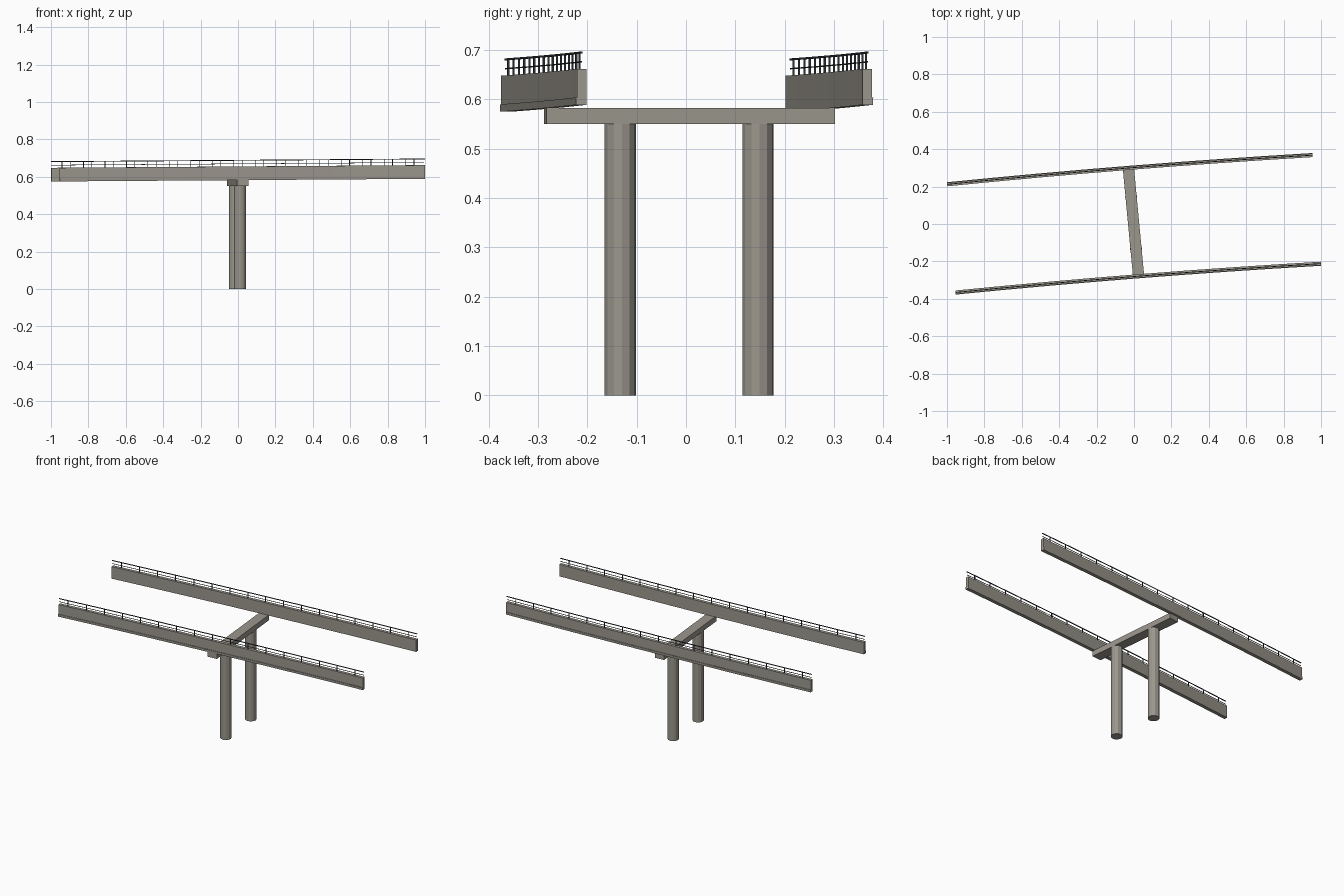
import bpy, bmesh, math
from mathutils import Vector, Matrix

if "Cube" in bpy.data.objects:
    bpy.data.objects.remove(bpy.data.objects["Cube"])

SEGS = 8          # stations along the gently curved deck edge
POSTS = 17
TILT = math.radians(5.4)


def make_object(name, bm):
    bmesh.ops.recalc_face_normals(bm, faces=bm.faces)
    me = bpy.data.meshes.new(name)
    bm.to_mesh(me)
    bm.free()
    ob = bpy.data.objects.new(name, me)
    bpy.context.collection.objects.link(ob)
    return ob


def make_path(start, end, sag=0.010):
    """Shallow arc; returns f(t) -> (position, sideways direction, heading)."""
    a, b = Vector(start), Vector(end)

    def f(t):
        p = a.lerp(b, t)
        p.y += sag * 4 * t * (1 - t)
        slope = (b.y - a.y + sag * 4 * (1 - 2 * t)) / (b.x - a.x)
        ang = math.atan(slope)
        return p, Vector((-math.sin(ang), math.cos(ang), 0)), ang
    return f


def sweep(name, path, profile):
    """Extrude a closed (sideways, up) profile along the path."""
    bm = bmesh.new()
    rings = []
    for i in range(SEGS + 1):
        p, n, _ = path(i / SEGS)
        rings.append([bm.verts.new(p + n * u + Vector((0, 0, z))) for u, z in profile])
    k = len(profile)
    for r0, r1 in zip(rings, rings[1:]):
        for j in range(k):
            bm.faces.new((r0[j], r0[(j + 1) % k], r1[(j + 1) % k], r1[j]))
    bm.faces.new(rings[0])
    bm.faces.new(rings[-1])
    return make_object(name, bm)


def rect(w, z0, z1):
    return [(-w / 2, z0), (w / 2, z0), (w / 2, z1), (-w / 2, z1)]


def add_box(bm, center, size, ang):
    m = (Matrix.Translation(center) @ Matrix.Rotation(ang, 4, 'Z')
         @ Matrix.Diagonal((*size, 1)))
    bmesh.ops.create_cube(bm, size=1, matrix=m)


metal = bpy.data.materials.new("dark_metal")
metal.diffuse_color = (0.03, 0.035, 0.04, 1)
metal.use_nodes = True
metal.node_tree.nodes["Principled BSDF"].inputs["Base Color"].default_value = metal.diffuse_color
concrete = bpy.data.materials.new("concrete")
concrete.diffuse_color = (0.33, 0.31, 0.27, 1)
concrete.use_nodes = True
concrete.node_tree.nodes["Principled BSDF"].inputs["Base Color"].default_value = concrete.diffuse_color

# Edge girders with an outward lip at the bottom, plus railings
sides = {
    "front": ((-0.954, -0.366, 0.575), (0.999, -0.212, 0.589), -1),
    "back": ((-0.999, 0.212, 0.575), (0.954, 0.368, 0.589), 1),
}
for side, (start, end, out) in sides.items():
    path = make_path(start, end)
    section = [(-0.0105, 0), (0.0105, 0), (0.0115, 0.015), (0.0085, 0.015),
               (0.0085, 0.073), (-0.0105, 0.073)]
    girder = sweep(side + "_girder", path, [(u * out, z) for u, z in section])
    girder.data.materials.append(concrete)

    # Two horizontal rails
    for label, z, th in (("top", 0.104, 0.004), ("middle", 0.086, 0.0025)):
        rail = sweep(f"{side}_{label}_rail", path, rect(th, z, z + th))
        rail.data.materials.append(metal)

    # Railing posts
    bm = bmesh.new()
    for i in range(POSTS):
        p, n, ang = path((i + 0.5) / POSTS)
        add_box(bm, p + Vector((0, 0, 0.089)), (0.004, 0.004, 0.034), ang)
    make_object(side + "_railing_posts", bm).data.materials.append(metal)

# Pier cap
pier = Vector((-0.0025, 0.007, 0))
bm = bmesh.new()
add_box(bm, pier + Vector((0, 0, 0.5665)), (0.06, 0.587, 0.033), TILT)
make_object("pier_cap", bm).data.materials.append(concrete)

# Two round pier columns
for side, d in (("front", -0.1405), ("back", 0.1395)):
    bm = bmesh.new()
    pos = pier + Matrix.Rotation(TILT, 3, 'Z') @ Vector((0, d, 0.275))
    bmesh.ops.create_cone(bm, cap_ends=True, segments=12, radius1=0.032,
                          radius2=0.032, depth=0.55,
                          matrix=Matrix.Translation(pos) @ Matrix.Rotation(TILT, 4, 'Z'))
    make_object(side + "_column", bm).data.materials.append(concrete)
